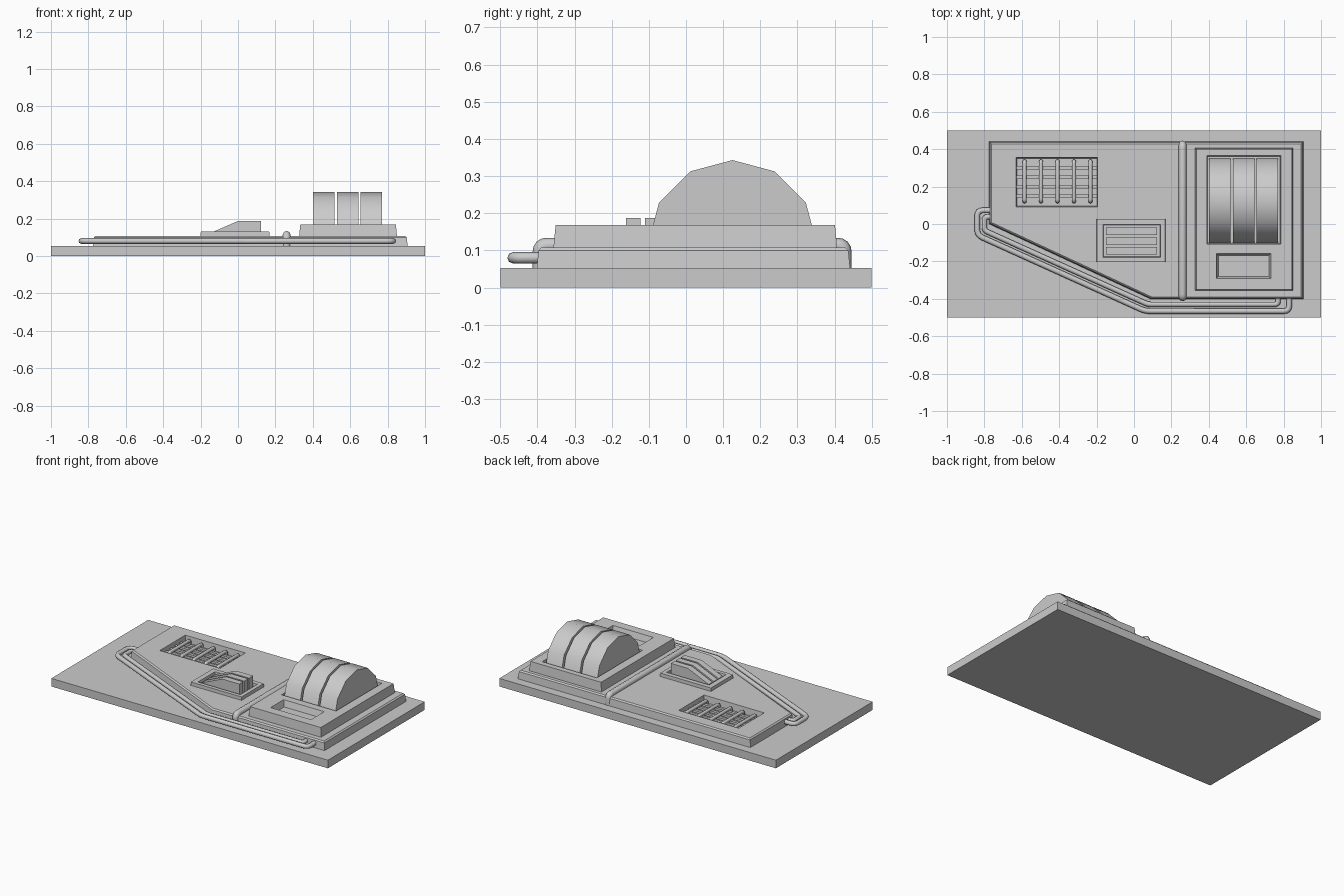
import bpy, bmesh
from math import radians, sin, cos, pi
from mathutils import Vector

if "Cube" in bpy.data.objects:
    bpy.data.objects.remove(bpy.data.objects["Cube"])


def finish(bm, name):
    bmesh.ops.recalc_face_normals(bm, faces=bm.faces)
    me = bpy.data.meshes.new(name)
    bm.to_mesh(me)
    bm.free()
    ob = bpy.data.objects.new(name, me)
    bpy.context.collection.objects.link(ob)
    return ob


def activate(ob):
    bpy.ops.object.select_all(action='DESELECT')
    ob.select_set(True)
    bpy.context.view_layer.objects.active = ob


def smooth(ob, angle=40):
    activate(ob)
    bpy.ops.object.shade_smooth_by_angle(angle=radians(angle))


def inset(pts, d):
    """Offset a counter-clockwise outline inward by d."""
    out = []
    for i, p in enumerate(pts):
        p = Vector(p)
        a = (p - Vector(pts[i - 1])).normalized()
        b = (Vector(pts[(i + 1) % len(pts)]) - p).normalized()
        na, nb = Vector((-a.y, a.x)), Vector((-b.y, b.x))
        out.append(p + (na + nb) * (d / (1 + na.dot(nb))))
    return out


def stack(name, pts, levels, axis='z'):
    """Solid through copies of an outline at (height, inset) levels."""
    put = {'z': lambda u, v, w: (u, v, w),
           'x': lambda u, v, w: (w, u, v),
           'y': lambda u, v, w: (u, w, v)}[axis]
    bm = bmesh.new()
    rings = [[bm.verts.new(put(p[0], p[1], h)) for p in inset(pts, d)] for h, d in levels]
    n = len(pts)
    for lo, hi in zip(rings, rings[1:]):
        for i in range(n):
            j = (i + 1) % n
            bm.faces.new((lo[i], lo[j], hi[j], hi[i]))
    bm.faces.new(rings[0][::-1])
    bm.faces.new(rings[-1])
    return finish(bm, name)


def rect(x0, x1, y0, y1):
    return [(x0, y0), (x1, y0), (x1, y1), (x0, y1)]


def box(name, x0, x1, y0, y1, z0, z1):
    return stack(name, rect(x0, x1, y0, y1), [(z0, 0), (z1, 0)])


def pocket(ob, x0, x1, y0, y1, z0, z1, slope=0.008):
    """Cut a recess with slightly sloping walls."""
    cut = stack("pocket_cutter", rect(x0, x1, y0, y1),
                [(z0, slope), (z1, 0), (z1 + 0.05, 0)])
    cut.hide_render = True
    mod = ob.modifiers.new("pocket", 'BOOLEAN')
    mod.operation, mod.solver, mod.object = 'DIFFERENCE', 'EXACT', cut
    activate(ob)
    bpy.ops.object.modifier_apply(modifier=mod.name)
    bpy.data.objects.remove(cut)


def tube(name, pts, r, bend):
    """Round tube along a path with filleted corners."""
    pts = [Vector(p) for p in pts]
    path = [pts[0]]
    for a, p, b in zip(pts, pts[1:], pts[2:]):
        s, e = p + (a - p).normalized() * bend, p + (b - p).normalized() * bend
        path += [s.lerp(p, t).lerp(p.lerp(e, t), t) for t in (0, .25, .5, .75, 1)]
    path.append(pts[-1])
    cu = bpy.data.curves.new(name, 'CURVE')
    cu.dimensions = '3D'
    cu.bevel_depth, cu.bevel_resolution, cu.use_fill_caps = r, 2, True
    sp = cu.splines.new('POLY')
    sp.points.add(len(path) - 1)
    for q, p in zip(sp.points, path):
        q.co = (*p, 1)
    ob = bpy.data.objects.new(name, cu)
    bpy.context.collection.objects.link(ob)
    activate(ob)
    bpy.ops.object.convert(target='MESH')
    smooth(bpy.context.object, 50)


BASE, DECK, TOP = 0.053, 0.108, 0.168

# Base plate
box("base_plate", -1, 1, -0.5, 0.5, 0, BASE)

# Raised deck with a cut corner, chamfered rim and vent recess
outline = [(-0.775, 0.0), (0.09, -0.402), (0.907, -0.402), (0.907, 0.442), (-0.775, 0.442)]
deck = stack("deck", outline, [(BASE - 0.003, 0), (0.1, 0.005), (DECK, 0.013)])
pocket(deck, -0.63, -0.195, 0.092, 0.355, 0.064, DECK, 0.004)

# Vent grille
for i in range(4):
    y = 0.15 + i * 0.05
    box(f"vent_slat_{i}", -0.629, -0.196, y - 0.009, y + 0.009, 0.07, 0.084)
for i in range(5):
    x = -0.585 + i * 0.088
    tube(f"vent_bar_{i}", [(x, 0.121, 0.064), (x, 0.121, 0.094),
                           (x, 0.335, 0.094), (x, 0.335, 0.064)], 0.011, 0.014)

# Strap wrapped over the deck
tube("strap", [(0.26, -0.392, BASE), (0.26, -0.392, 0.113),
               (0.26, 0.425, 0.113), (0.26, 0.425, BASE)], 0.021, 0.018)

# Wheel housing with two recesses
housing = stack("wheel_housing", rect(0.327, 0.85, -0.357, 0.407),
                [(DECK - 0.003, 0), (TOP, 0.006)])
pocket(housing, 0.39, 0.785, -0.108, 0.365, 0.122, TOP, 0.004)
pocket(housing, 0.44, 0.733, -0.292, -0.157, 0.128, TOP, 0.012)

# Thumb wheels, upper half of a twelve-sided disc
arc = [(0.125 + 0.228 * cos(a * pi / 6), 0.115 + 0.228 * sin(a * pi / 6)) for a in range(7)]
for i in range(3):
    x = 0.4 + i * 0.128
    smooth(stack(f"thumb_wheel_{i}", arc, [(x, 0), (x + 0.115, 0)], 'x'))

# Switch frame with recess and three wedge levers
frame = stack("switch_frame", rect(-0.2, 0.168, -0.203, 0.028),
              [(DECK - 0.002, 0), (0.13, 0.001)])
pocket(frame, -0.165, 0.142, -0.178, -0.003, 0.113, 0.13, 0.003)
wedge = [(-0.15, 0.112), (0.123, 0.112), (0.123, 0.187), (0.0, 0.187), (-0.15, 0.122)]
for i in range(3):
    y = -0.162 + i * 0.051
    stack(f"switch_lever_{i}", wedge, [(y, 0), (y + 0.04, 0)], 'y')

# Two parallel pipes following the cut corner
Z = 0.08
tube("outer_pipe", [(-0.76, 0.073, Z), (-0.838, 0.073, Z), (-0.838, -0.06, Z),
                    (0.06, -0.466, Z), (0.83, -0.466, Z), (0.83, -0.39, Z)], 0.015, 0.03)
tube("inner_pipe", [(-0.76, 0.038, Z), (-0.8, 0.038, Z), (-0.8, -0.035, Z),
                    (0.075, -0.43, Z), (0.77, -0.43, Z), (0.77, -0.39, Z)], 0.014, 0.018)
